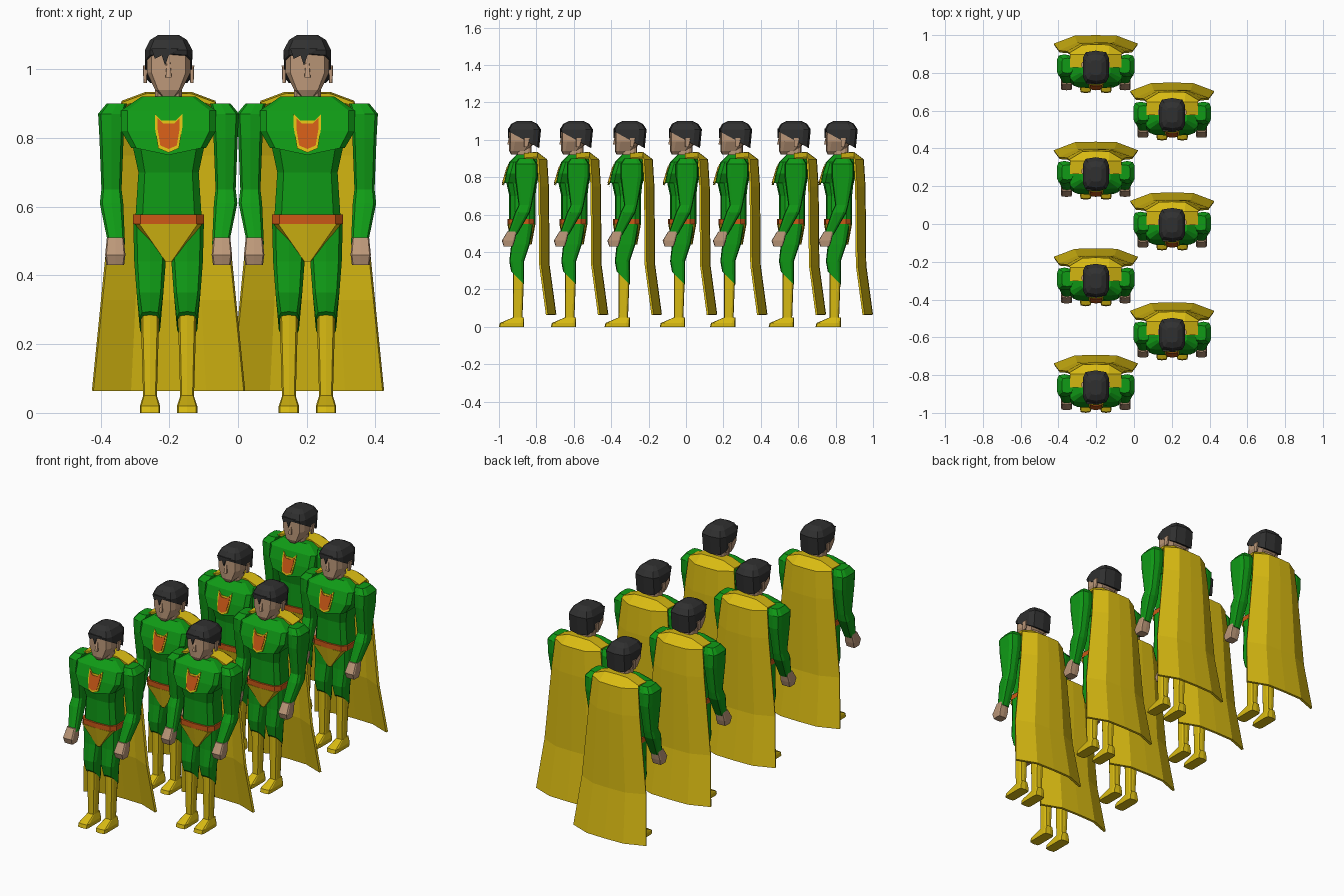
import bpy, bmesh
from math import cos, sin, pi, copysign

default_cube = bpy.data.objects.get("Cube")
if default_cube:
    bpy.data.objects.remove(default_cube, do_unlink=True)


def material(name, red, green, blue):
    mat = bpy.data.materials.new(name)
    mat.use_nodes = True
    colour = (red, green, blue, 1)
    mat.diffuse_color = colour
    mat.node_tree.nodes["Principled BSDF"].inputs["Base Color"].default_value = colour
    return mat


suit_green = material("suit green", .005, .33, .008)
cape_yellow = material("cape yellow", .7, .5, .006)
skin = material("skin", .5, .31, .19)
hair_black = material("hair black", .03, .03, .03)
belt_orange = material("belt orange", .6, .1, .008)

SIDES = 10
parts = []


def store(name, bm, mat):
    mesh = bpy.data.meshes.new(name)
    bm.to_mesh(mesh)
    bm.free()
    mesh.materials.append(mat)
    parts.append(mesh)


def rounded(value, power):
    return copysign(abs(value) ** power, value)


def loft(name, mat, sections, x=0, lean=0, tilt=0, dip=0, power=.5):
    """Join boxy rings, each given as height, half width, front and back.
    The lowest ring may tilt up or dip at the front; both end rings may lean inwards."""
    bm = bmesh.new()
    rings = []
    for index, (height, half_width, front, back) in enumerate(sections):
        lowest = index == 0
        at_end = lowest or index == len(sections) - 1
        centre_x = x - copysign(lean, x) if at_end else x
        centre_y = (front + back) / 2
        half_depth = (back - front) / 2
        ring = []
        for side in range(SIDES):
            angle = 2 * pi * side / SIDES - pi / 2
            across = rounded(cos(angle), power) if side % (SIDES // 2) else 0
            along = rounded(sin(angle), power)
            z = height
            if lowest:
                z -= tilt * along
                if side == 0:
                    z -= dip
            ring.append(bm.verts.new((centre_x + across * half_width,
                                      centre_y + along * half_depth, z)))
        rings.append(ring)
    for lower, upper in zip(rings, rings[1:]):
        for side in range(SIDES):
            after = (side + 1) % SIDES
            bm.faces.new((lower[side], lower[after], upper[after], upper[side]))
    bm.faces.new(rings[0])
    bm.faces.new(rings[-1])
    bmesh.ops.recalc_face_normals(bm, faces=bm.faces)
    store(name, bm, mat)


def pair(name, mat, sections, x, **options):
    loft("left_" + name, mat, sections, x=x, **options)
    loft("right_" + name, mat, sections, x=-x, **options)


def plate(name, mat, outline, front):
    """Thin plate with an (x, z) outline, its face lying on y = front(z)."""
    bm = bmesh.new()
    face = bm.faces.new([bm.verts.new((x, front(z), z)) for x, z in outline])
    extruded = bmesh.ops.extrude_face_region(bm, geom=[face])["geom"]
    moved = [item for item in extruded if isinstance(item, bmesh.types.BMVert)]
    bmesh.ops.translate(bm, vec=(0, .009, 0), verts=moved)
    bmesh.ops.recalc_face_normals(bm, faces=bm.faces)
    store(name, bm, mat)


# Trunk
loft("abdomen", suit_green, [(.55, .1, -.09, .05), (.7, .09, -.09, .05), (.79, .11, -.11, .06)])
loft("chest", suit_green, [(.77, .11, -.12, .06), (.82, .14, -.11, .07),
                           (.88, .14, -.09, .07), (.92, .08, -.05, .04)],
     dip=.02, power=.3)
loft("belt", belt_orange, [(z, .106, -.1, .05) for z in (.55, .577)])
loft("briefs", cape_yellow, [(.44, .01, -.08, .03), (.55, .1, -.1, .05)], power=.3)

# Chest patch: a bordered shield lying on the sloping chest
PATCH_HEIGHT = .81
half_shield = [(.02, .85), (.04, .87), (.04, .83), (.03, .77)]
mirrored_half = [(-x, z) for x, z in reversed(half_shield)]
shield = half_shield + [(0, .757)] + mirrored_half
centre_shield = [(x * .8, PATCH_HEIGHT + (z - PATCH_HEIGHT) * .8) for x, z in shield]


def chest_front(z):
    return (z - PATCH_HEIGHT) * .3 - .114


plate("patch_border", cape_yellow, shield, chest_front)
plate("patch_centre", belt_orange, centre_shield, lambda z: chest_front(z) - .003)

# Arms and hands
pair("arm", suit_green, [(.49, .025, -.1, -.05), (.61, .035, -.06, .02), (.65, .03, -.04, .03),
                         (.8, .036, -.06, .06), (.87, .04, -.06, .06), (.9, .03, -.04, .04)],
     x=.166, lean=.015)
pair("hand", skin, [(.43, .026, -.12, -.07), (.46, .03, -.13, -.06), (.51, .025, -.1, -.05)],
     x=.155, power=.3)

# Legs, boots and feet
LEG = .054
pair("thigh", suit_green, [(.26, .03, -.08, -.01), (.35, .04, -.09, -.01),
                           (.44, .047, -.08, .02), (.55, .05, -.08, .04)], x=LEG, tilt=.035)
pair("boot", cape_yellow, [(.03, .02, -.07, -.02), (.3, .028, -.07, -.01)], x=LEG)
pair("foot", cape_yellow, [(0, .03, -.145, -.01), (.02, .03, -.14, -.01),
                           (.05, .02, -.07, -.01)], x=LEG, power=.3)

# Head
loft("neck", skin, [(z, .04, -.05, .03) for z in (.9, .97)])
loft("head", skin, [(.92, .02, -.08, -.02), (.94, .04, -.09, .01),
                    (.99, .065, -.09, .05), (1.06, .065, -.09, .06)])
loft("nose", skin, [(.975, .009, -.1, -.08), (1.02, .005, -.09, -.08)], power=.2)
pair("ear", skin, [(.96, .005, -.01, .01), (1.01, .007, -.01, .02)], x=.068)
loft("hair_cap", hair_black, [(1, .07, -.094, .07), (1.055, .071, -.097, .08),
                              (1.085, .055, -.08, .06), (1.1, .03, -.05, .03)], tilt=.045)
fringe = [(-.05, 1.06), (-.04, 1.03), (-.02, 1.04), (-.01, 1.01), (0, 1.04), (.03, 1.06)]
plate("hair_fringe", hair_black, fringe, lambda z: -.097)

# Cape: lies over the shoulders, then hangs and widens, with its sides swept forward
HEM = .065
SHOULDER = .9
cape_path = [(-.01, .93), (.06, .935), (.113, .895), (.122, .75), (.126, .33), (.162, HEM)]
bm = bmesh.new()
grid = []
for y, z in cape_path:
    half_width = .223 - (z - HEM) / 10
    sweep, drop = (0, .027) if z > SHOULDER else (.045, 0)
    row = []
    for column in (-1, -.5, 0, .5, 1):
        edge = column ** 4
        row.append(bm.verts.new((column * half_width, y - sweep * edge, z - drop * edge)))
    grid.append(row)
for upper, lower in zip(grid, grid[1:]):
    for i in range(len(upper) - 1):
        bm.faces.new((upper[i], upper[i + 1], lower[i + 1], lower[i]))
store("cape", bm, cape_yellow)

# Seven figures standing in two staggered files
FILE_X = .202
places = [(-FILE_X, i * .5643 - .855) for i in range(4)]
places += [(FILE_X, i * .582 - .577) for i in range(3)]
for number, (x, y) in enumerate(places, start=1):
    for mesh in parts:
        part = bpy.data.objects.new(f"figure_{number}_{mesh.name}", mesh)
        part.location = (x, y, 0)
        bpy.context.collection.objects.link(part)
        if mesh.name.startswith("cape"):
            thickness = part.modifiers.new("thickness", "SOLIDIFY")
            thickness.thickness = .012
            thickness.offset = -1
